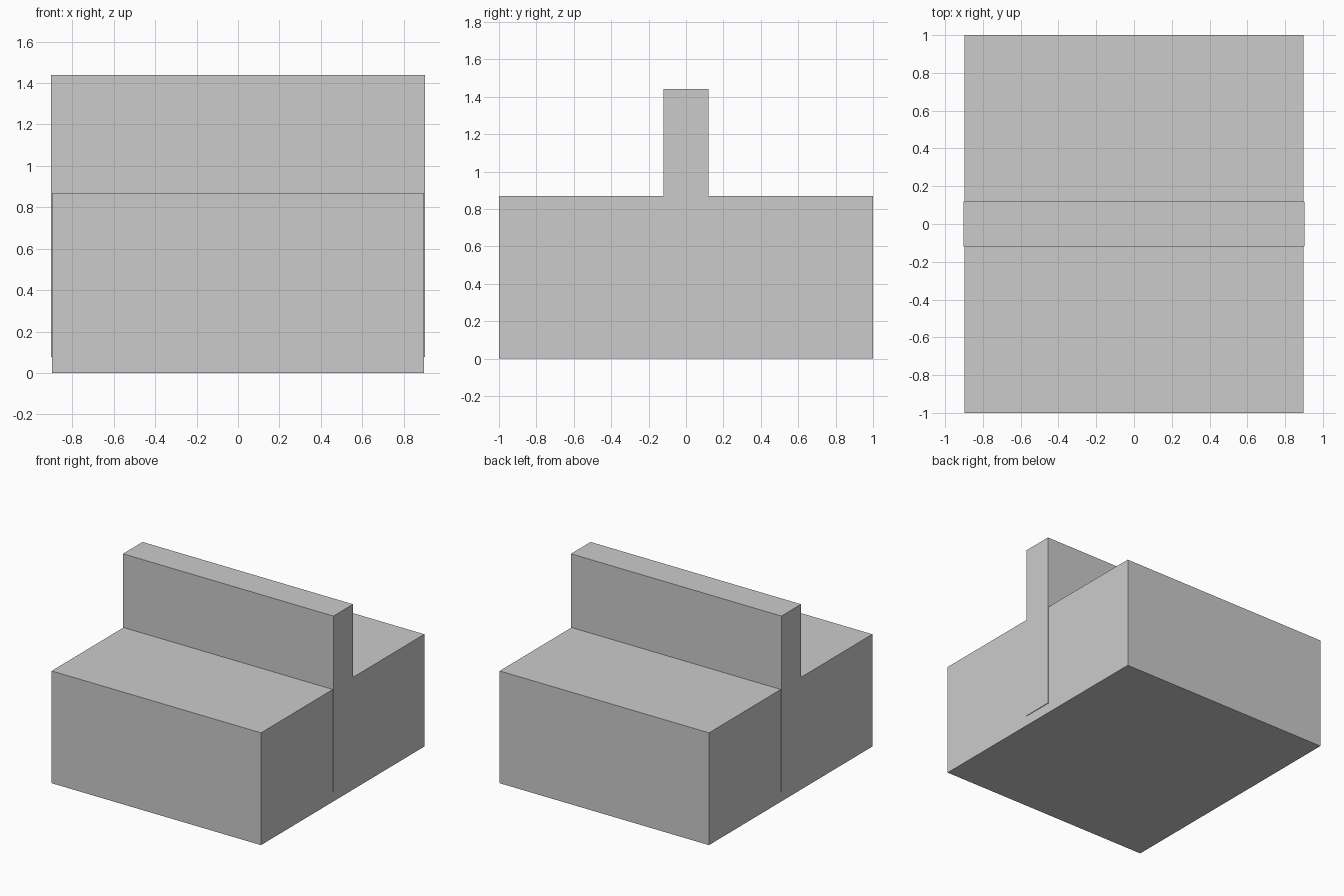
import bpy

if "Cube" in bpy.data.objects:
    bpy.data.objects.remove(bpy.data.objects["Cube"])


def box(name, half_x, half_y, z0, z1):
    """Axis-aligned box centred on x and y, spanning z0 to z1."""
    bpy.ops.mesh.primitive_cube_add(size=1, location=(0, 0, (z0 + z1) / 2))
    obj = bpy.context.object
    obj.name = name
    obj.scale = (2 * half_x, 2 * half_y, z1 - z0)
    bpy.ops.object.transform_apply(location=False, rotation=False, scale=True)
    return obj


# Wide block standing on the ground
box("base_block", 0.897, 1.0, 0.0, 0.87)

# Upright dividing panel, sunk into the block and slightly proud of its ends
box("centre_panel", 0.902, 0.12, 0.077, 1.44)
